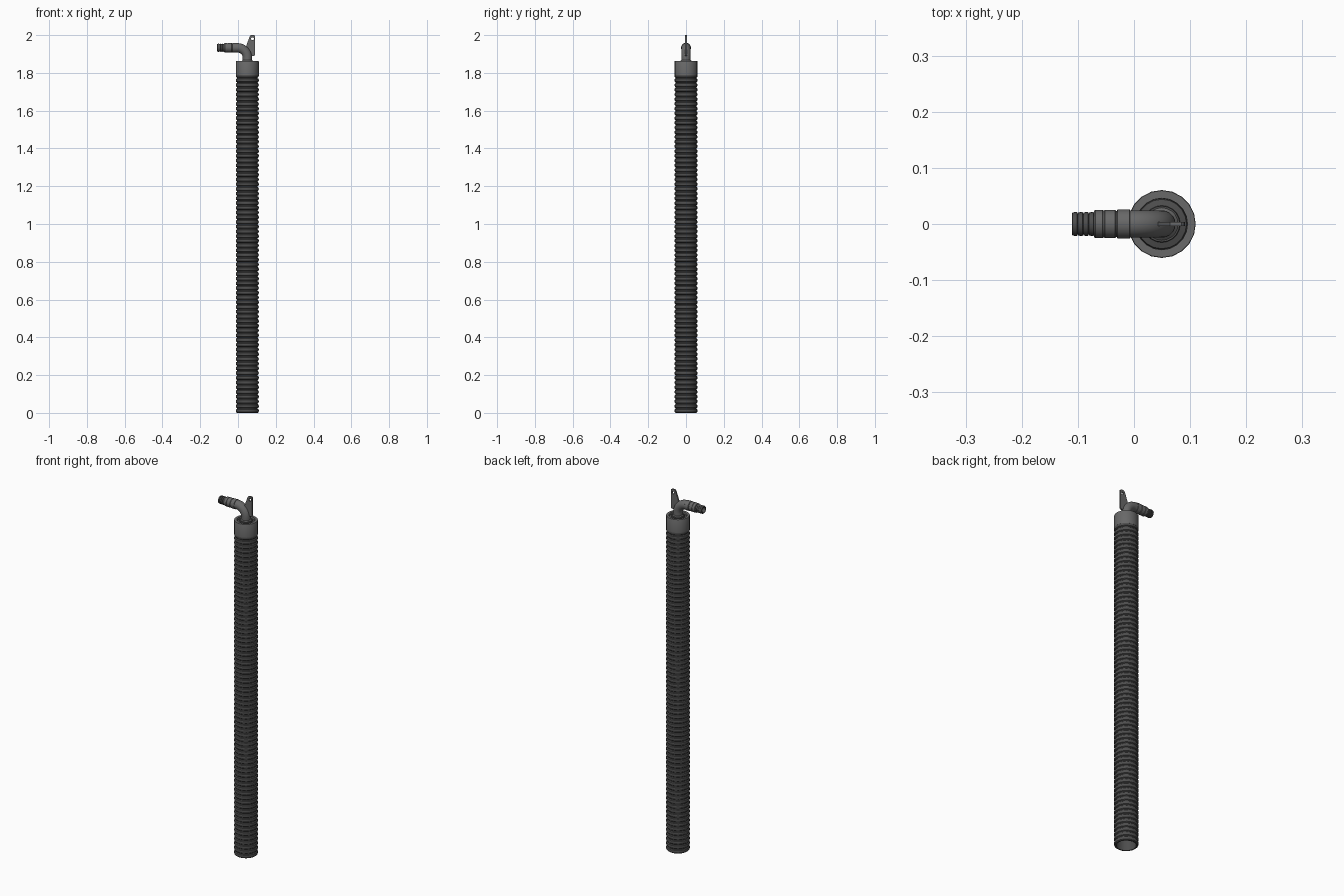
import bpy, bmesh, math
from mathutils import Vector, Matrix

if "Cube" in bpy.data.objects:
    bpy.data.objects.remove(bpy.data.objects["Cube"])

CX, R = 0.0495, 0.0605      # hose axis and outer radius
PIPE_Z = 1.933              # height of the side pipe axis


def material(name, v):
    m = bpy.data.materials.new(name)
    m.diffuse_color = (v, v, v, 1)
    m.use_nodes = True
    m.node_tree.nodes["Principled BSDF"].inputs["Base Color"].default_value = m.diffuse_color
    return m


DARK = material("dark_rubber", 0.075)
MID = material("grey_plastic", 0.14)


def finish(name, bm, mat, angle=35):
    bmesh.ops.recalc_face_normals(bm, faces=bm.faces)
    me = bpy.data.meshes.new(name)
    bm.to_mesh(me)
    bm.free()
    me.materials.append(mat)
    ob = bpy.data.objects.new(name, me)
    bpy.context.collection.objects.link(ob)
    bpy.ops.object.select_all(action='DESELECT')
    ob.select_set(True)
    bpy.context.view_layer.objects.active = ob
    bpy.ops.object.shade_smooth_by_angle(angle=math.radians(angle))
    return ob


def skin(name, frames, mat, n=20, loop=False, caps=False):
    """Join circles given as (centre, axis u, axis v, radius)."""
    bm = bmesh.new()
    rings = []
    for c, u, v, r in frames:
        rings.append([bm.verts.new(c + r * (u * math.cos(a) + v * math.sin(a)))
                      for a in (2 * math.pi * i / n for i in range(n))])
    pairs = list(zip(rings, rings[1:]))
    if loop:
        pairs.append((rings[-1], rings[0]))
    for a, b in pairs:
        for i in range(n):
            j = (i + 1) % n
            bm.faces.new((a[i], a[j], b[j], b[i]))
    if caps:
        bm.faces.new(rings[0])
        bm.faces.new(rings[-1])
    return finish(name, bm, mat)


X, Y, Z = Vector((1, 0, 0)), Vector((0, 1, 0)), Vector((0, 0, 1))


def upright(name, prof, mat, **kw):
    return skin(name, [(Vector((CX, 0, z)), X, Y, r) for r, z in prof], mat, **kw)


def sideways(name, prof, mat, **kw):
    return skin(name, [(Vector((x, 0, PIPE_Z)), Y, Z, r) for r, x in prof], mat, **kw)


# corrugated hose with a plain bore, open at the bottom
ribs, top = 72, 1.80
p = top / ribs
prof = [(0.049, top), (0.049, 0.0)]
for i in range(ribs):
    z = i * p
    prof += [(0.055, z), (0.0593, z + 0.14 * p), (R, z + 0.32 * p),
             (R, z + 0.54 * p), (0.0593, z + 0.72 * p), (0.055, z + 0.86 * p)]
prof.append((0.055, top))
upright("corrugated_hose", prof, DARK, loop=True)

# end cuff
upright("hose_cuff", [(0.050, 1.79), (R, 1.79), (R, 1.861), (0.0595, 1.863),
                      (0.046, 1.863), (0.045, 1.84), (0.050, 1.84)], MID, loop=True)

# plug closing the cuff, with a raised collar for the elbow
upright("cuff_plug", [(0.0475, 1.82), (0.0475, 1.845), (0.044, 1.853), (0.033, 1.856),
                      (0.032, 1.862), (0.028, 1.862)], DARK, caps=True)

# elbow pipe
B = 0.053
frames = [(Vector((CX, 0, z)), X, Y, r)
          for z, r in ((1.85, 0.029), (1.864, 0.029), (1.868, 0.0245))]
for k in range(13):
    a = math.pi / 2 * k / 12
    c = Vector((CX - B + B * math.cos(a), 0, PIPE_Z - B + B * math.sin(a)))
    frames.append((c, Vector((math.cos(a), 0, math.sin(a))), Y, 0.0245))
frames.append((Vector((-0.012, 0, PIPE_Z)), Z, Y, 0.0245))
skin("elbow_pipe", frames, MID, caps=True)

# coupling on the elbow
sideways("coupling_band", [(0.023, -0.006), (0.0262, -0.008), (0.0262, -0.029),
                           (0.023, -0.031)], MID, caps=True)
sideways("coupling_sleeve", [(0.0235, -0.028), (0.0235, -0.032), (0.0252, -0.034),
                             (0.0252, -0.052), (0.0238, -0.053), (0.0238, -0.055),
                             (0.0252, -0.056), (0.0252, -0.069), (0.0235, -0.071)],
         MID, caps=True)

# ridged nozzle with an open bore
prof = [(0.0185, -0.068)]
for i in range(4):
    x = -0.071 - i * 0.0098
    prof += [(0.0185, x), (0.0218, x - 0.001), (0.0205, x - 0.0088)]
prof += [(0.0190, -0.1105), (0.0150, -0.1105), (0.0150, -0.075)]
sideways("ridged_nozzle", prof, DARK, caps=True)

# hanging tab: thin plate with a hole
outline = [(0.036, 1.922), (0.060, 1.988), (0.064, 1.997), (0.070, 2.0), (0.085, 2.0),
           (0.0895, 1.996), (0.0905, 1.990), (0.0905, 1.897), (0.086, 1.890), (0.066, 1.890)]
hole = [(0.077 + 0.0075 * math.cos(a), 1.981 + 0.0075 * math.sin(a))
        for a in (2 * math.pi * i / 16 for i in range(16))]
bm = bmesh.new()
edges = []
for pts in (outline, hole):
    vs = [bm.verts.new((x, -0.004, z)) for x, z in pts]
    edges += [bm.edges.new((vs[i - 1], vs[i])) for i in range(len(vs))]
bmesh.ops.triangle_fill(bm, edges=edges, use_beauty=True, normal=(0, -1, 0))
res = bmesh.ops.extrude_face_region(bm, geom=bm.faces[:], use_keep_orig=True)
moved = [g for g in res["geom"] if isinstance(g, bmesh.types.BMVert)]
bmesh.ops.translate(bm, verts=moved, vec=(0, 0.008, 0))
finish("hanging_tab", bm, MID)
